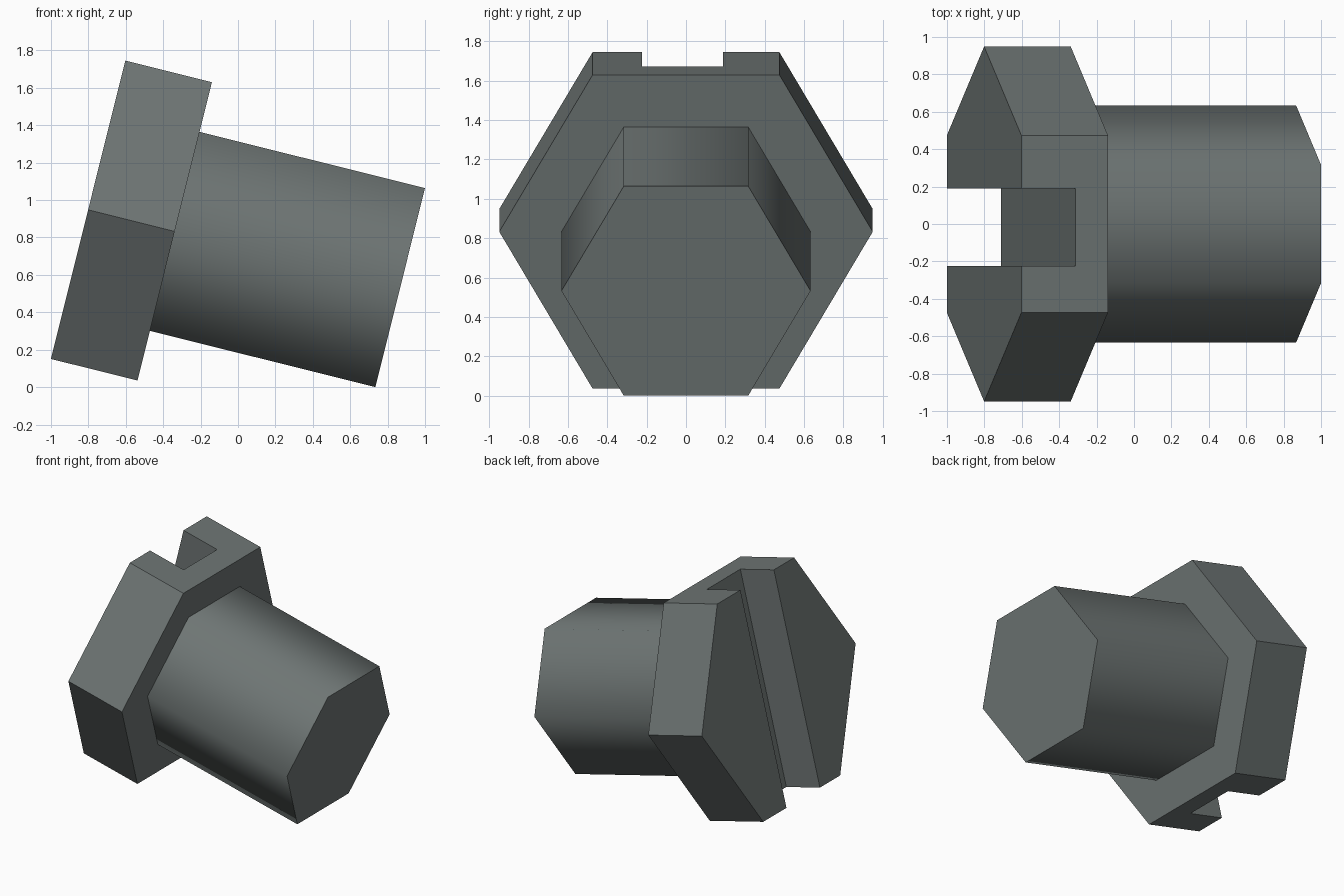
import bpy, bmesh, math
from mathutils import Matrix

if "Cube" in bpy.data.objects:
    bpy.data.objects.remove(bpy.data.objects["Cube"])

# Bolt frame: local x runs along the bolt axis, tilted 14 degrees downwards
FRAME = Matrix.Translation((-0.8013, 0, 0.948)) @ Matrix.Rotation(math.radians(14), 4, 'Y')

metal = bpy.data.materials.new("dark_grey_metal")
metal.diffuse_color = (0.155, 0.178, 0.174, 1)
metal.use_nodes = True
metal.node_tree.nodes["Principled BSDF"].inputs["Base Color"].default_value = metal.diffuse_color


def finish(name, bm):
    bmesh.ops.recalc_face_normals(bm, faces=bm.faces)
    mesh = bpy.data.meshes.new(name)
    bm.to_mesh(mesh)
    bm.free()
    mesh.materials.append(metal)
    ob = bpy.data.objects.new(name, mesh)
    ob.matrix_world = FRAME
    bpy.context.collection.objects.link(ob)
    return ob


def hex_prism(name, radius, x0, x1, smooth=False):
    """Hexagonal prism along local x, corners pointing to +y and -y."""
    bm = bmesh.new()
    rings = [[bm.verts.new((x, radius * math.cos(i * math.pi / 3),
                            radius * math.sin(i * math.pi / 3))) for i in range(6)]
             for x in (x0, x1)]
    for ring in rings:
        cap = bm.faces.new(ring)
        for e in cap.edges:
            e.smooth = False      # keep the cap rims sharp
    for i in range(6):
        j = (i + 1) % 6
        side = bm.faces.new((rings[0][i], rings[0][j], rings[1][j], rings[1][i]))
        side.smooth = smooth
    return finish(name, bm)


# Head and smooth-shaded shank
head = hex_prism("bolt_head", 0.949, 0, 0.477)
shank = hex_prism("bolt_shank", 0.633, 0.477, 1.7195, smooth=True)

# Screwdriver slot across the back of the head
bm = bmesh.new()
bmesh.ops.create_cube(bm, size=1, matrix=Matrix.Translation((0, -0.018, 0))
                      @ Matrix.Diagonal((0.598, 0.413, 3, 1)))
slot = finish("slot_cutter", bm)
slot.hide_render = True
slot.hide_set(True)
cut = head.modifiers.new("slot", 'BOOLEAN')
cut.operation = 'DIFFERENCE'
cut.solver = 'EXACT'
cut.object = slot
